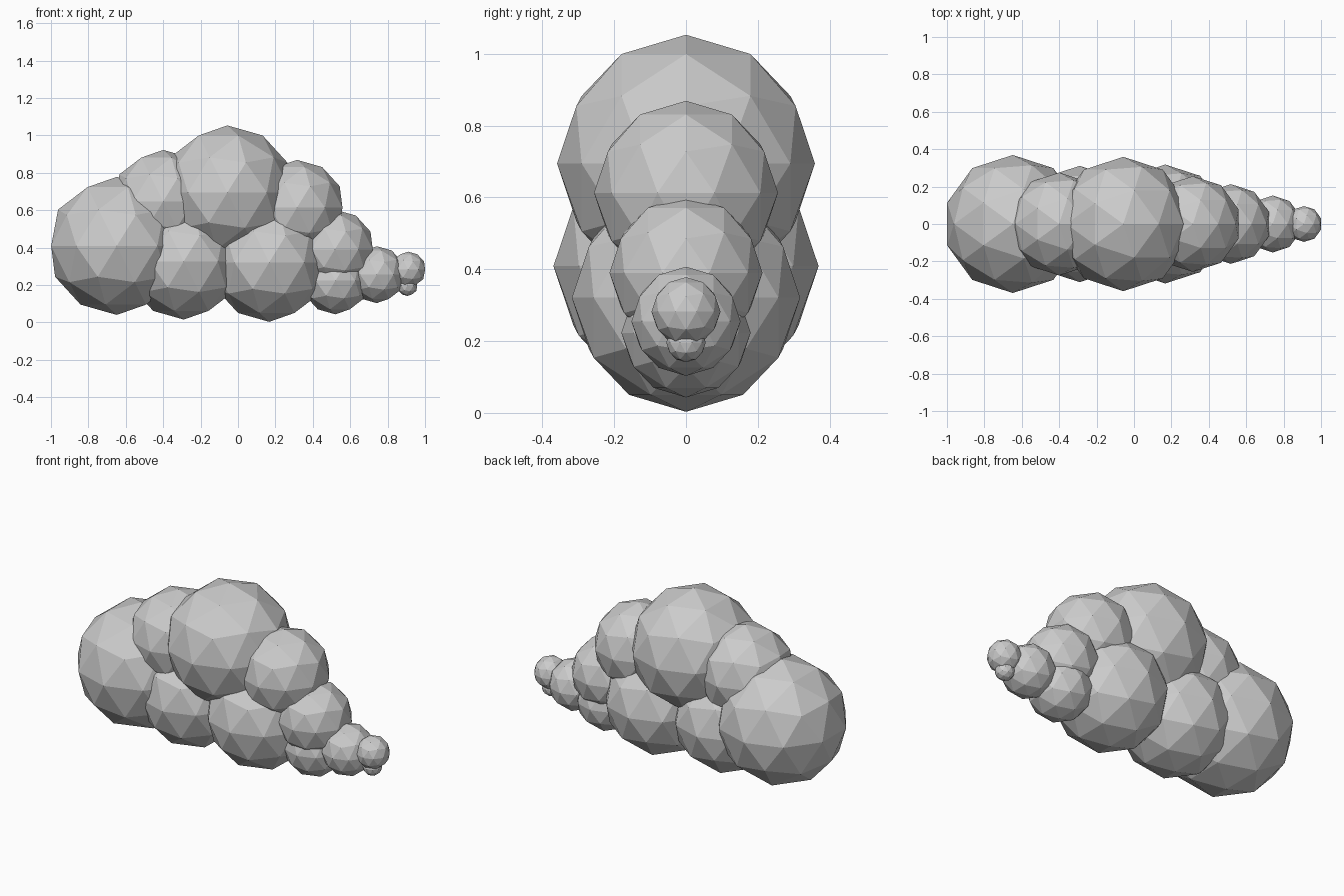
import bpy

if "Cube" in bpy.data.objects:
    bpy.data.objects.remove(bpy.data.objects["Cube"])

# Cloud puffs: name, centre x, centre z, radius (all centred on y = 0)
PUFFS = [
    ("tail_puff",         -0.648, 0.409, 0.369),
    ("rear_upper_puff",   -0.400, 0.647, 0.275),
    ("rear_lower_puff",   -0.290, 0.326, 0.311),
    ("crown_puff",        -0.057, 0.694, 0.359),
    ("middle_lower_puff",  0.167, 0.321, 0.318),
    ("front_upper_puff",   0.315, 0.613, 0.256),
    ("front_middle_puff",  0.518, 0.390, 0.213),
    ("front_lower_puff",   0.521, 0.223, 0.180),
    ("nose_puff",          0.742, 0.255, 0.152),
    ("tip_puff",           0.909, 0.282, 0.096),
    ("tip_lower_puff",     0.906, 0.196, 0.055),
]


def add_puff(name, x, z, radius):
    # Flat-faced low-poly ball
    bpy.ops.mesh.primitive_ico_sphere_add(
        subdivisions=2, radius=radius, location=(x, 0, z))
    puff = bpy.context.object
    puff.name = name
    puff.data.name = name


for puff in PUFFS:
    add_puff(*puff)
